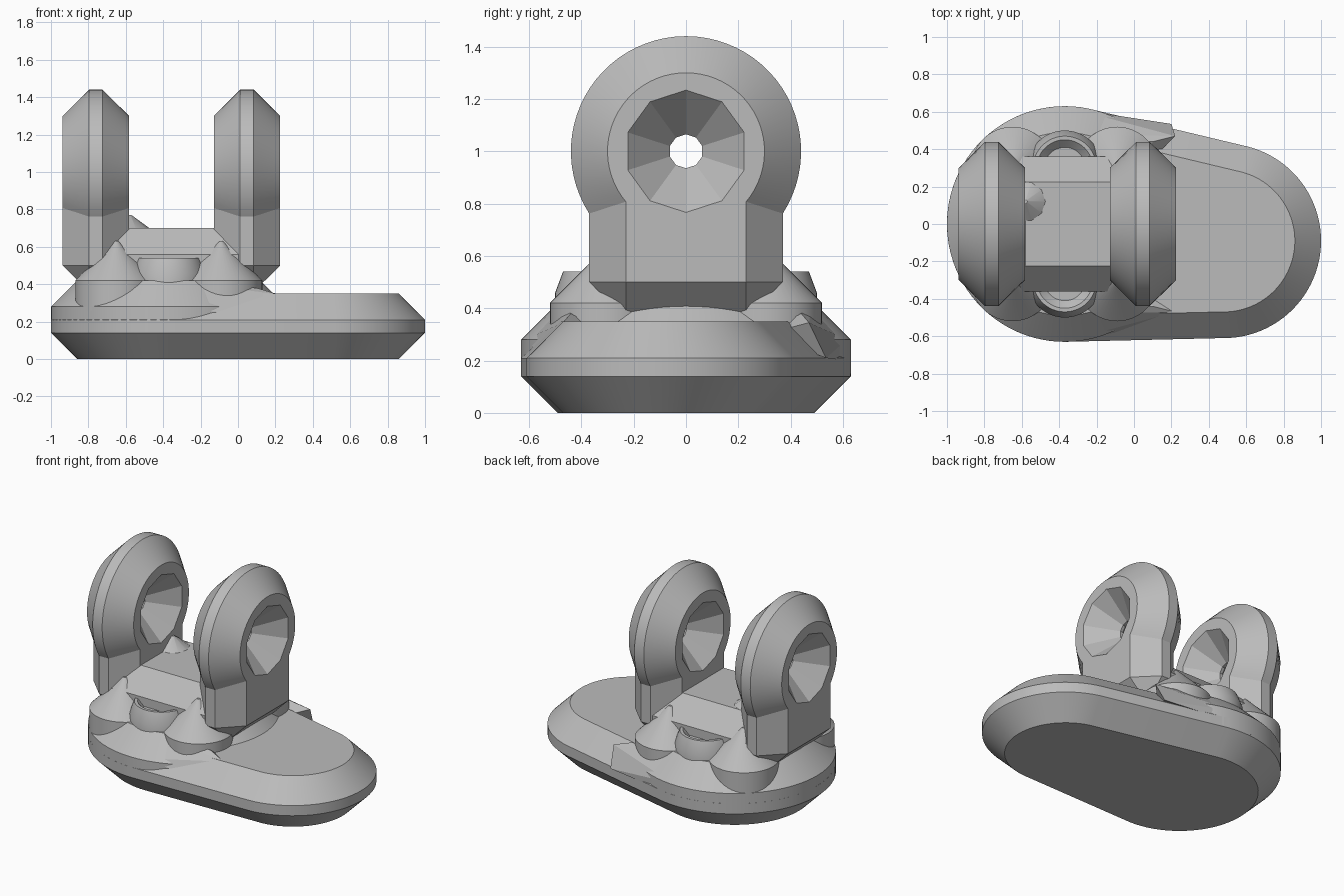
import bpy, bmesh
from math import sin, cos, pi, acos

cube = bpy.data.objects.get("Cube")
if cube:
    bpy.data.objects.remove(cube, do_unlink=True)

grey = bpy.data.materials.new("plain grey")
grey.use_nodes = True
colour = (0.5, 0.5, 0.5, 1)
grey.diffuse_color = colour
grey.node_tree.nodes["Principled BSDF"].inputs["Base Color"].default_value = colour


def finish(bm, name, smooth=True):
    bmesh.ops.remove_doubles(bm, verts=bm.verts, dist=0.0005)
    bmesh.ops.recalc_face_normals(bm, faces=bm.faces)
    mesh = bpy.data.meshes.new(name)
    bm.to_mesh(mesh)
    bm.free()
    mesh.materials.append(grey)
    ob = bpy.data.objects.new(name, mesh)
    bpy.context.collection.objects.link(ob)
    bpy.ops.object.select_all(action="DESELECT")
    ob.select_set(True)
    bpy.context.view_layer.objects.active = ob
    if smooth:
        bpy.ops.object.shade_smooth_by_angle(angle=0.4)
    return ob


def loft(rings, name, smooth=True):
    """Skin a stack of equal-length rings and cap both ends."""
    bm = bmesh.new()
    loops = [[bm.verts.new(p) for p in ring] for ring in rings]
    n = len(loops[0])
    for a, b in zip(loops, loops[1:]):
        for i in range(n):
            j = (i + 1) % n
            bm.faces.new((a[i], a[j], b[j], b[i]))
    bm.faces.new(loops[0])
    bm.faces.new(loops[-1])
    return finish(bm, name, smooth)


def hull(points, name):
    bm = bmesh.new()
    for p in points:
        bm.verts.new(p)
    bmesh.ops.convex_hull(bm, input=bm.verts)
    return finish(bm, name, False)


def turned(x, y, profile, name, n=48):
    """Round part on a vertical axis; profile holds (radius, z)."""
    return loft([[(x + r * cos(2 * pi * i / n), y + r * sin(2 * pi * i / n), z)
                  for i in range(n)] for r, z in profile], name)


# Foot plate: outline wraps a large and a small circle, edges chamfered
circles = [(-0.37, 0, 0.63), (0.48, -0.09, 0.52)]


def foot_ring(inset, z, n=96):
    ring = []
    for i in range(n):
        c, s = cos(2 * pi * i / n), sin(2 * pi * i / n)
        x, y, r = max(circles, key=lambda k: k[0] * c + k[1] * s + k[2])
        ring.append((x + (r - inset) * c, y + (r - inset) * s, z))
    return ring


loft([foot_ring(0.14, 0), foot_ring(0, 0.14), foot_ring(0, 0.21),
      foot_ring(0.14, 0.35)], "foot_plate")

# Raised round pad on the wide end
turned(-0.37, 0, [(0.63, 0.15), (0.63, 0.28), (0.49, 0.42)], "raised_pad", 72)

# Sloping fillets, conical bosses and dished collars on both long sides
for side, label in ((-1, "front"), (1, "back")):
    hull([(x, side * y, z) for x, y, z in (
        (-0.32, 0.615, 0.28), (-0.27, 0.48, 0.41), (0.1, 0.44, 0.38),
        (0.22, 0.47, 0.345), (0.2, 0.535, 0.21), (-0.3, 0.61, 0.2),
        (0.05, 0.3, 0.3))], label + "_fillet")
    for x, end in ((-0.65, "right"), (-0.09, "left")):
        turned(x, side * 0.3, [(0.22, 0.26), (0.22, 0.42), (0.01, 0.63)],
               f"{label}_{end}_boss")
    turned(-0.37, side * 0.3, [(0.2, 0.38), (0.2, 0.46), (0.17, 0.54),
                               (0.15, 0.54), (0.11, 0.5)], label + "_collar")


# Bridge block between the lugs, with a chamfered top
def rectangle(hx, hy, z):
    return [(-0.35 + sx * hx, sy * hy, z)
            for sx, sy in ((-1, -1), (1, -1), (1, 1), (-1, 1))]


loft([rectangle(0.36, 0.36, 0.38), rectangle(0.36, 0.36, 0.56),
      rectangle(0.23, 0.225, 0.7)], "bridge_block", False)
turned(-0.58, 0.12, [(0.12, 0.69), (0.01, 0.77)], "bridge_tip", 10)


# Upright lugs: round eye on a straight stem, chamfered all round
def lug_ring(x, grow, n=48):
    w, r = 0.23 + grow, 0.30 + grow
    a = acos(w / r)
    ring = [(x, r * cos(t), 1 + r * sin(t))
            for t in (-a + (pi + 2 * a) * i / n for i in range(n + 1))]
    return ring + [(x, -w, 0.5), (x, -0.23, 0.5 - grow),
                   (x, 0.23, 0.5 - grow), (x, w, 0.5)]


def hole_ring(x, r, n=10):
    return [(x, r * sin(2 * pi * i / n), 1 + r * cos(2 * pi * i / n))
            for i in range(n)]


for cx, label in ((-0.76, "right_lug"), (0.048, "left_lug")):
    cutter = loft([hole_ring(cx - 0.2, 0.257), hole_ring(cx - 0.01, 0.065),
                   hole_ring(cx + 0.01, 0.065), hole_ring(cx + 0.2, 0.257)],
                  "hole_cutter", False)
    cutter.hide_render = True
    lug = loft([lug_ring(cx - 0.177, 0), lug_ring(cx - 0.036, 0.14),
                lug_ring(cx + 0.036, 0.14), lug_ring(cx + 0.177, 0)], label)
    cut = lug.modifiers.new("countersunk hole", "BOOLEAN")
    cut.operation = "DIFFERENCE"
    cut.solver = "EXACT"
    cut.object = cutter
    bpy.ops.object.modifier_apply(modifier=cut.name)
    bpy.data.objects.remove(cutter, do_unlink=True)
    bpy.ops.object.shade_smooth_by_angle(angle=0.4)
